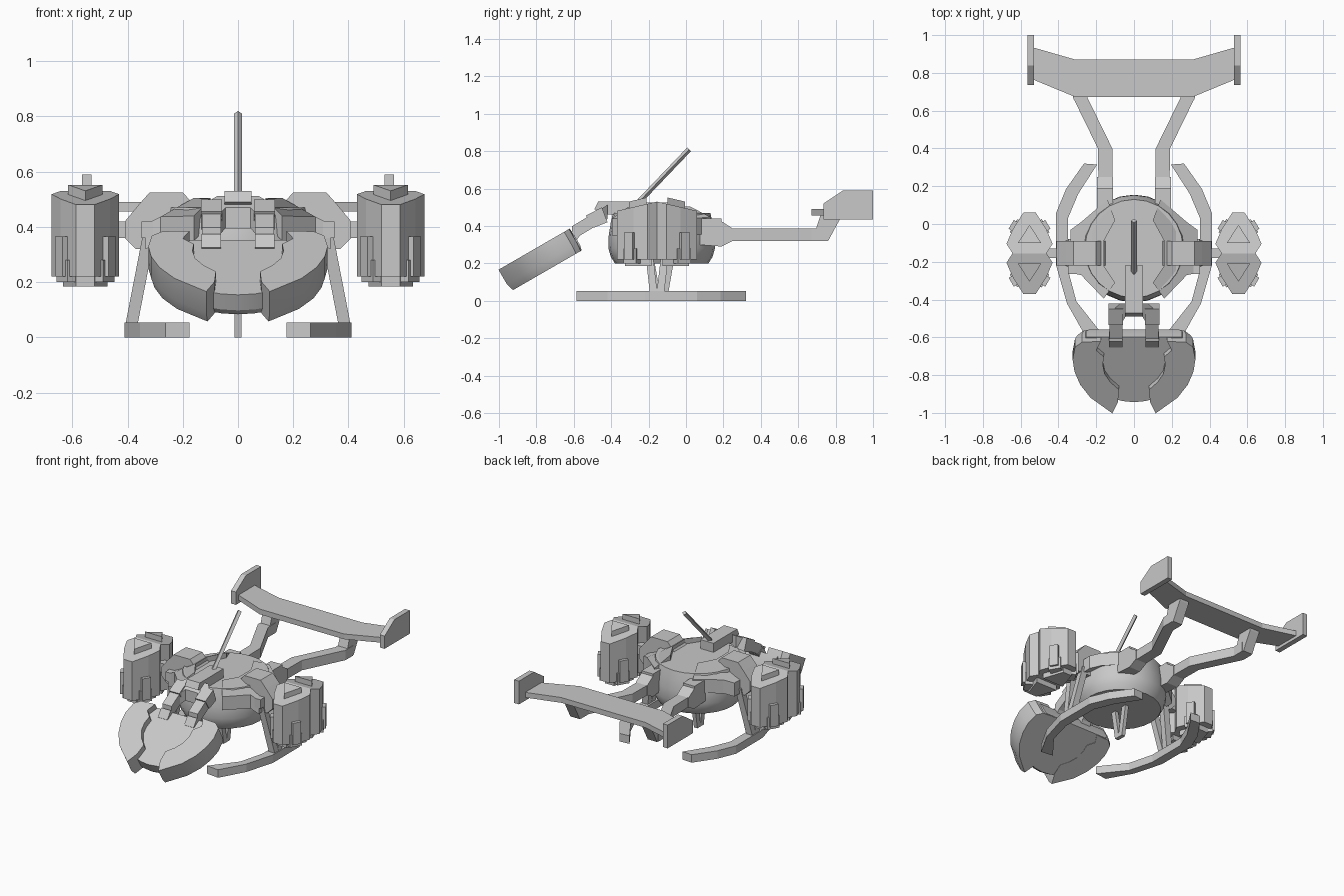
import bpy, bmesh, math
from mathutils import Vector

grey = bpy.data.materials.new("hull grey")
grey.diffuse_color = (0.58, 0.58, 0.58, 1)


def loft(name, rings, mirror=True, smooth=False):
    """Skin a list of equal-length rings and cap both ends."""
    bm = bmesh.new()
    vs = [[bm.verts.new(p) for p in r] for r in rings]
    n = len(rings[0])
    for a, b in zip(vs, vs[1:]):
        for i in range(n):
            j = (i + 1) % n
            bm.faces.new((a[i], a[j], b[j], b[i]))
    bm.faces.new(vs[0])
    bm.faces.new(vs[-1])
    bmesh.ops.recalc_face_normals(bm, faces=bm.faces)
    me = bpy.data.meshes.new(name)
    bm.to_mesh(me)
    bm.free()
    me.materials.append(grey)
    ob = bpy.data.objects.new(name, me)
    bpy.context.collection.objects.link(ob)
    if mirror:
        ob.modifiers.new("mirror", 'MIRROR')
    if smooth:
        bpy.context.view_layer.objects.active = ob
        ob.select_set(True)
        bpy.ops.object.shade_smooth_by_angle(angle=math.radians(30))
        ob.select_set(False)
    return ob


def side(name, pts, x0, x1, mirror=True):      # y,z profile along x
    return loft(name, [[(x, y, z) for y, z in pts] for x in (x0, x1)], mirror)


def front(name, pts, y0, y1, mirror=True):     # x,z profile along y
    return loft(name, [[(x, y, z) for x, z in pts] for y in (y0, y1)], mirror)


def plan(name, pts, bottom, top, mirror=True):  # x,y outline, heights by rule
    return loft(name, [[(x, y, f(x, y)) for x, y in pts] for f in (bottom, top)], mirror)


def rect(a0, a1, b0, b1):
    return [(a0, b0), (a1, b0), (a1, b1), (a0, b1)]


def flat(v):
    return lambda x, y: v


# Round main body with a flat top
CY = -0.13
prof = [(0.25, 0.2), (0.272, 0.235), (0.285, 0.28), (0.283, 0.35), (0.272, 0.42), (0.26, 0.47)]
loft("body", [[(r * math.sin(math.pi * i / 12), CY + r * math.cos(math.pi * i / 12), z)
               for i in range(24)] for r, z in prof], False, True)

# Shoulder armour shells hugging the body
shell = [(0.14, 0.13), (0.28, 0.01), (0.335, -0.03), (0.335, -0.26), (0.28, -0.27), (0.16, -0.395),
         (0.1, -0.31), (0.16, -0.22), (0.16, -0.09), (0.1, 0.02)]


def shell_top(x, y):
    return 0.505 - 0.6 * max(0, math.hypot(x, y - CY) - 0.2)


plan("shoulder_shell", shell, lambda x, y: shell_top(x, y) - 0.09, shell_top)
front("shoulder_block", [(0.15, 0.47), (0.2, 0.525), (0.32, 0.525), (0.36, 0.48), (0.41, 0.42),
                         (0.41, 0.36), (0.37, 0.32), (0.27, 0.32), (0.2, 0.4)], -0.22, -0.09)
front("shoulder_stub", rect(0.255, 0.35, 0.36, 0.42), -0.265, -0.2)
front("pod_axle", rect(0.38, 0.49, 0.36, 0.42), -0.18, -0.13)

# Engine pods: waisted pair of prisms with caps, nozzles and clamps
PX, PY = 0.553, -0.155


def pod_top(d):
    return lambda x, y: 0.53 + d - 0.23 * abs(y - PY)


for s, tag in ((-1, "front"), (1, "rear")):
    def at(pts):
        return [(PX + x, PY + s * y) for x, y in pts]
    half = [(-0.09, 0), (-0.122, 0.05), (-0.09, 0.125), (-0.033, 0.215), (0.033, 0.215), (0.09, 0.125),
            (0.122, 0.05), (0.09, 0)]
    plan(tag + "_pod", at(half), flat(0.22), pod_top(0))
    plan(tag + "_pod_cap", at([(-0.062, 0.055), (0, 0.15), (0.062, 0.055)]), flat(0.48), pod_top(0.035))
    plan(tag + "_pod_nozzle", at([(-0.08, 0.03), (-0.033, 0.17), (0.033, 0.17), (0.08, 0.03)]),
         flat(0.185), flat(0.23))
    for m in (-1, 1):
        c = Vector((PX + m * 0.078, PY + s * 0.142))
        out = Vector((m * 0.86, s * 0.51))
        t = Vector((-out.y, out.x))

        def box(i, o, w):
            return [tuple(c + out * a + t * b) for a, b in ((i, -w), (o, -w), (o, w), (i, w))]
        plan(tag + "_pod_clamp", box(-0.03, 0.022, 0.027), flat(0.22), flat(0.365))
        plan(tag + "_pod_clamp_foot", box(-0.04, 0.008, 0.04), flat(0.2), flat(0.28))

# Landing skids
loft("skid", [[(x0, y0, 0), (x1, y1, 0), (x1, y1, 0.053), (x0, y0, 0.053)] for x0, y0, x1, y1 in (
    (0.195, 0.315, 0.265, 0.32), (0.295, 0.16, 0.36, 0.185), (0.35, 0.03, 0.412, 0.06),
    (0.35, -0.24, 0.412, -0.22), (0.305, -0.41, 0.355, -0.42), (0.175, -0.575, 0.262, -0.585))])

# Skid legs and central V leg
for s in (-1, 1):
    loft("skid_leg", [[(x + a, y + b, z) for a, b in rect(-0.022, 0.022, -0.02, 0.02)]
                      for x, y, z in ((0.325, PY + s * 0.055, 0.36), (0.387, PY + s * 0.018, 0.04))])
    loft("centre_leg", [[(a, y + b, z) for a, b in rect(-0.013, 0.013, -0.018, 0.018)]
                        for y, z in ((-0.135 + s * 0.055, 0.23), (-0.135 + s * 0.015, 0))], False)

# Nose disc, tilted 30 degrees: u runs up the slope, n out of it
C, S = math.cos(math.radians(30)), 0.5


def tilt(x, u, n):
    return (x, u * C - n * S, u * S + n * C)


U = -0.46
arc = [math.radians(-205 + 230 * i / 18) for i in range(19)]
loft("nose_disc", [[tilt(r * math.cos(a), U + r * math.sin(a), n) for a in arc]
                   for r, n in ((0.265, 0.515), (0.28, 0.54), (0.28, 0.605))], False, True)
guard = [(0.275, -0.35), (0.312, -0.38), (0.325, -0.457), (0.315, -0.53), (0.285, -0.61), (0.23, -0.69),
         (0.115, -0.785), (0.085, -0.715), (0.08, -0.64), (0.125, -0.595), (0.155, -0.545), (0.165, -0.49),
         (0.16, -0.44), (0.2, -0.40), (0.175, -0.345)]
loft("nose_guard", [[tilt(x * k, U + (u - U) * k, n) for x, u in guard]
                    for k, n in ((0.96, 0.512), (1, 0.555), (1, 0.645))], True, True)


# Neck and forked arms holding the nose
def fork_top(x, y):
    return 0.5 + (y + 0.44) * 0.6


fork = [(0.075, -0.42), (0.13, -0.475), (0.13, -0.61), (0.062, -0.61), (0.062, -0.52), (0.045, -0.49)]
side("neck", [(-0.49, 0.49), (-0.47, 0.53), (-0.22, 0.53), (-0.22, 0.46), (-0.42, 0.46)], -0.048, 0.048, False)
plan("nose_fork", fork + [(-x, y) for x, y in reversed(fork)],
     lambda x, y: fork_top(x, y) - 0.075, fork_top, False)
side("nose_arm_shoulder", [(-0.535, 0.455), (-0.45, 0.5), (-0.42, 0.42), (-0.495, 0.39)], 0.058, 0.134)
side("nose_arm_collar", [(-0.655, 0.325), (-0.62, 0.375), (-0.57, 0.345), (-0.61, 0.285)], 0.062, 0.132)

# Antenna with a diamond section
loft("antenna", [[(0.015, y, z), (0, y + 0.01, z - 0.01), (-0.015, y, z), (0, y - 0.01, z + 0.01)]
                 for y, z in ((-0.265, 0.515), (0.017, 0.81))], False)

# Tail booms with thick roots
loft("tail_boom", [[(x + a, y, z + b) for a, b in rect(-0.038, 0.038, -0.033, 0.033)]
                   for x, y, z in ((0.15, 0.2, 0.353), (0.153, 0.4, 0.353), (0.285, 0.67, 0.353),
                                   (0.285, 0.75, 0.353))])
side("tail_strut", [(0.66, 0.385), (0.695, 0.385), (0.72, 0.46), (0.825, 0.46), (0.825, 0.44),
                    (0.76, 0.32), (0.7, 0.32)], 0.25, 0.32)
side("boom_root", [(0.06, 0.3), (0.06, 0.44), (0.19, 0.44), (0.19, 0.425), (0.25, 0.386), (0.25, 0.32),
                   (0.19, 0.29)], 0.11, 0.195)

# Tail wing and fins
plan("tail_wing", [(-0.535, 0.765), (-0.31, 0.672), (0.31, 0.672), (0.535, 0.765), (0.535, 0.935),
                   (0.31, 0.87), (-0.31, 0.87), (-0.535, 0.935)], flat(0.455), flat(0.49), False)
side("tail_fin", [(0.735, 0.435), (0.735, 0.52), (0.84, 0.59), (1.0, 0.59), (1.0, 0.435)], 0.53, 0.565)
